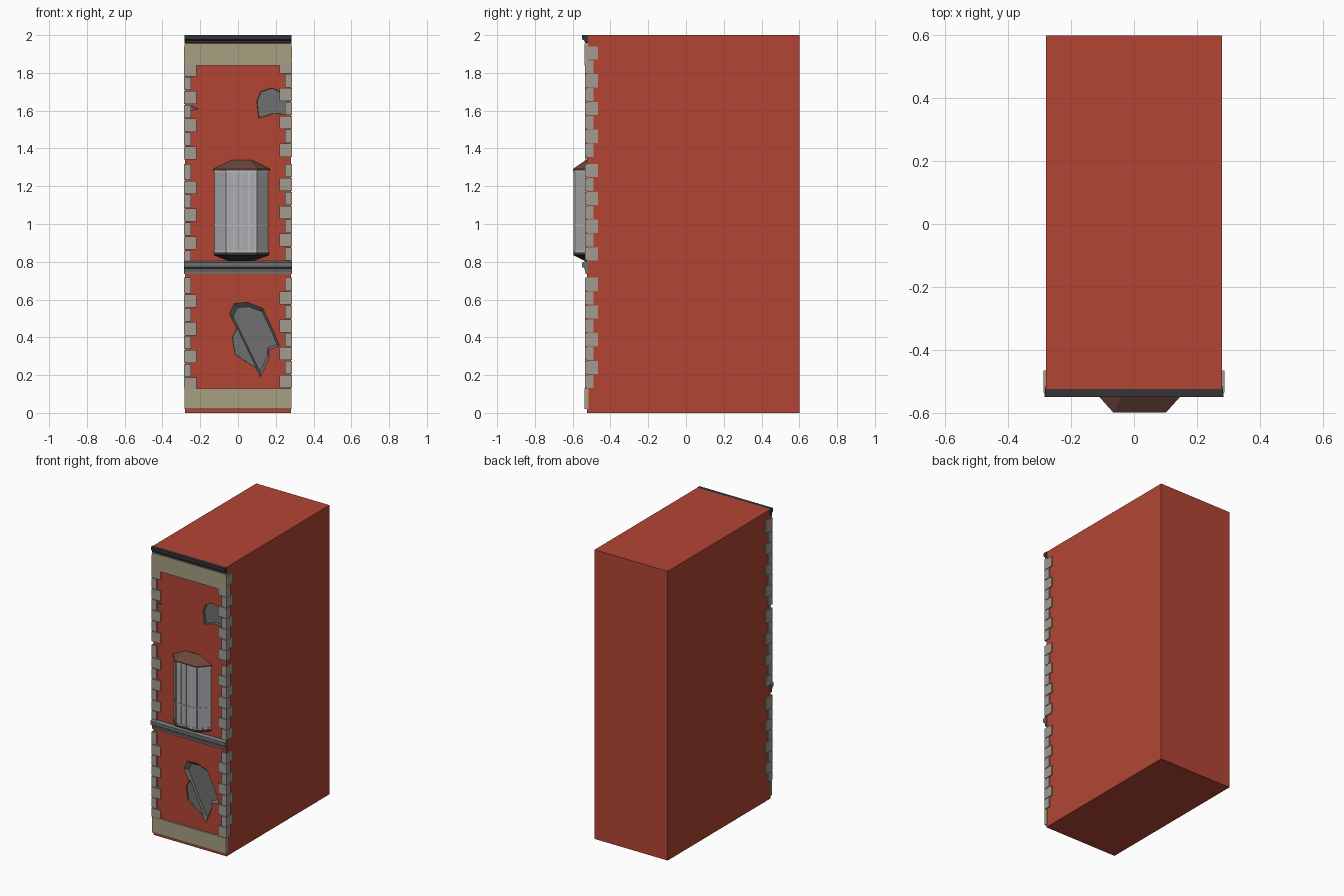
import bpy, bmesh
from math import atan2, hypot
from mathutils import Vector, Matrix

if "Cube" in bpy.data.objects:
    bpy.data.objects.remove(bpy.data.objects["Cube"])

WALL = -0.525


def mat(name, r, g, b):
    m = bpy.data.materials.new(name)
    m.diffuse_color = (r, g, b, 1)
    m.use_nodes = True
    m.node_tree.nodes["Principled BSDF"].inputs["Base Color"].default_value = m.diffuse_color
    return m


RED = mat("red_wall", 0.45, 0.06, 0.035)
CREAM = mat("cream_stone", 0.39, 0.35, 0.22)
QUOIN = mat("quoin_stone", 0.36, 0.33, 0.28)
DARK = mat("dark_cornice", 0.035, 0.035, 0.04)
GREY = mat("grey_stone", 0.16, 0.16, 0.16)
GLASS = mat("window_pane", 0.40, 0.41, 0.43)
FRAME = mat("window_bars", 0.50, 0.50, 0.50)
ROOF = mat("bay_roof_brown", 0.15, 0.06, 0.045)
BASE = mat("bay_base_brown", 0.045, 0.035, 0.03)


def finish(name, bm, material):
    bmesh.ops.recalc_face_normals(bm, faces=bm.faces)
    me = bpy.data.meshes.new(name)
    bm.to_mesh(me)
    bm.free()
    me.materials.append(material)
    ob = bpy.data.objects.new(name, me)
    bpy.context.collection.objects.link(ob)
    return ob


def add_box(bm, x0, x1, y0, y1, z0, z1):
    m = Matrix.Translation(((x0 + x1) / 2, (y0 + y1) / 2, (z0 + z1) / 2))
    m = m @ Matrix.Diagonal((abs(x1 - x0), y1 - y0, z1 - z0, 1))
    bmesh.ops.create_cube(bm, size=1, matrix=m)


def boxes(name, material, *dims):
    bm = bmesh.new()
    for d in dims:
        add_box(bm, *d)
    return finish(name, bm, material)


def loft(name, material, sections):
    """Skin matching closed outlines and cap both ends."""
    bm = bmesh.new()
    rings = [[bm.verts.new(p) for p in s] for s in sections]
    n = len(rings[0])
    for a, b in zip(rings, rings[1:]):
        for i in range(n):
            j = (i + 1) % n
            bm.faces.new((a[i], a[j], b[j], b[i]))
    bm.faces.new(rings[0])
    bm.faces.new(rings[-1])
    return finish(name, bm, material)


# Main block
body = boxes("building_body", RED, (-0.28, 0.28, WALL, 0.6, 0, 2))


# Chipped plaster: shallow hollows with sloping grey edges
def chip(name, pts, depth, shrink):
    cx = sum(p[0] for p in pts) / len(pts)
    cz = sum(p[1] for p in pts) / len(pts)
    rim = lambda y, s: [(cx + (x - cx) * s, y, cz + (z - cz) * s) for x, z in pts]
    cutter = loft(name, GREY, [rim(WALL - 0.02, 1), rim(WALL, 1), rim(WALL + depth, shrink)])
    cutter.hide_render = True
    mod = body.modifiers.new(name, 'BOOLEAN')
    mod.operation, mod.solver, mod.object = 'DIFFERENCE', 'EXACT', cutter
    mod.material_mode = 'TRANSFER'
    bpy.context.view_layer.objects.active = body
    bpy.ops.object.modifier_apply(modifier=name)
    bpy.data.objects.remove(cutter)


chip("upper_chip", [(0.10, 1.65), (0.12, 1.70), (0.18, 1.72), (0.22, 1.70), (0.265, 1.69),
                    (0.265, 1.58), (0.19, 1.585), (0.11, 1.56)], 0.018, 0.98)
chip("lower_chip_shallow", [(0.0, 0.46), (-0.03, 0.40), (-0.015, 0.31), (0.05, 0.265),
                            (0.10, 0.235), (0.10, 0.40)], 0.008, 0.98)
chip("lower_chip_deep", [(-0.045, 0.525), (-0.02, 0.58), (0.05, 0.585), (0.13, 0.555),
                         (0.19, 0.43), (0.22, 0.355), (0.165, 0.335), (0.165, 0.29),
                         (0.12, 0.19), (0.09, 0.245)], 0.022, 0.87)
chip("small_chip", [(-0.26, 1.625), (-0.21, 1.61), (-0.26, 1.60)], 0.01, 0.9)

# Cream bands
for name, z0, z1 in (("plinth_band", 0.02, 0.13), ("frieze_band", 1.84, 1.955)):
    boxes(name, CREAM, (-0.283, 0.283, -0.537, WALL + 0.01, z0, z1))


# Moulded courses swept along the front
def moulding(name, material, profile, half):
    loft(name, material, [[(x, y, z) for y, z in profile] for x in (-half, half)])


moulding("top_cornice", DARK, [(-0.52, 1.958), (-0.535, 1.958), (-0.538, 1.972),
                               (-0.55, 1.978), (-0.55, 2.0), (-0.52, 2.0)], 0.282)
moulding("string_course", GREY, [(-0.52, 0.735), (-0.532, 0.735), (-0.532, 0.745), (-0.538, 0.765),
                                 (-0.55, 0.772), (-0.55, 0.795), (-0.535, 0.803), (-0.52, 0.803)], 0.285)

# Alternating corner quoins: (top of run, courses, pitch)
for label, side, shift in (("right", 1, 0), ("left", -1, -0.015)):
    bm = bmesh.new()
    for top, count, pitch in ((1.94, 8, 0.0735), (1.317, 7, 0.0735), (0.716, 8, 0.0735)):
        for i in range(count):
            z1 = top - i * pitch + (shift if i else 0)
            z0 = max(top - (i + 1) * pitch + shift, 0.125)
            inner, back = (0.25, -0.465) if i % 2 == 0 else (0.22, -0.49)
            add_box(bm, side * inner, side * 0.287, -0.535, back, z0 + 0.004, z1)
    finish(label + "_quoins", bm, QUOIN)

# Bay window
CX = 0.018


def trapezoid(z, back, front, depth):
    y = WALL - depth
    return [(CX - back, WALL + 0.005, z), (CX - front, y, z), (CX + front, y, z), (CX + back, WALL + 0.005, z)]


loft("bay_panes", GLASS, [trapezoid(z, 0.146, 0.078, 0.067) for z in (0.84, 1.285)])
loft("bay_roof", ROOF, [trapezoid(1.283, 0.155, 0.084, 0.074), trapezoid(1.291, 0.155, 0.084, 0.074),
                        trapezoid(1.34, 0.06, 0.045, 0.004)])
loft("bay_base", BASE, [trapezoid(0.803, 0.065, 0.045, 0.008), trapezoid(0.835, 0.15, 0.08, 0.071),
                        trapezoid(0.85, 0.15, 0.08, 0.071)])

# Glazing bars on the three bay faces
bm = bmesh.new()
plan = [Vector(p[:2]) for p in trapezoid(0, 0.146, 0.078, 0.067)]
for a, b, panes in zip(plan, plan[1:], (1, 4, 1)):
    d = b - a
    for i in range(panes + 1):
        p = a + d * (i / panes)
        w = 0.009 if i in (0, panes) else 0.006
        add_box(bm, p.x - w / 2, p.x + w / 2, p.y - 0.004, p.y + 0.004, 0.85, 1.283)
    mid = (a + b) / 2
    for z in (0.855, 0.995, 1.278):
        m = Matrix.Translation((mid.x, mid.y, z)) @ Matrix.Rotation(atan2(d.y, d.x), 4, 'Z')
        bmesh.ops.create_cube(bm, size=1, matrix=m @ Matrix.Diagonal((hypot(d.x, d.y), 0.006, 0.009, 1)))
finish("bay_glazing_bars", bm, FRAME)
